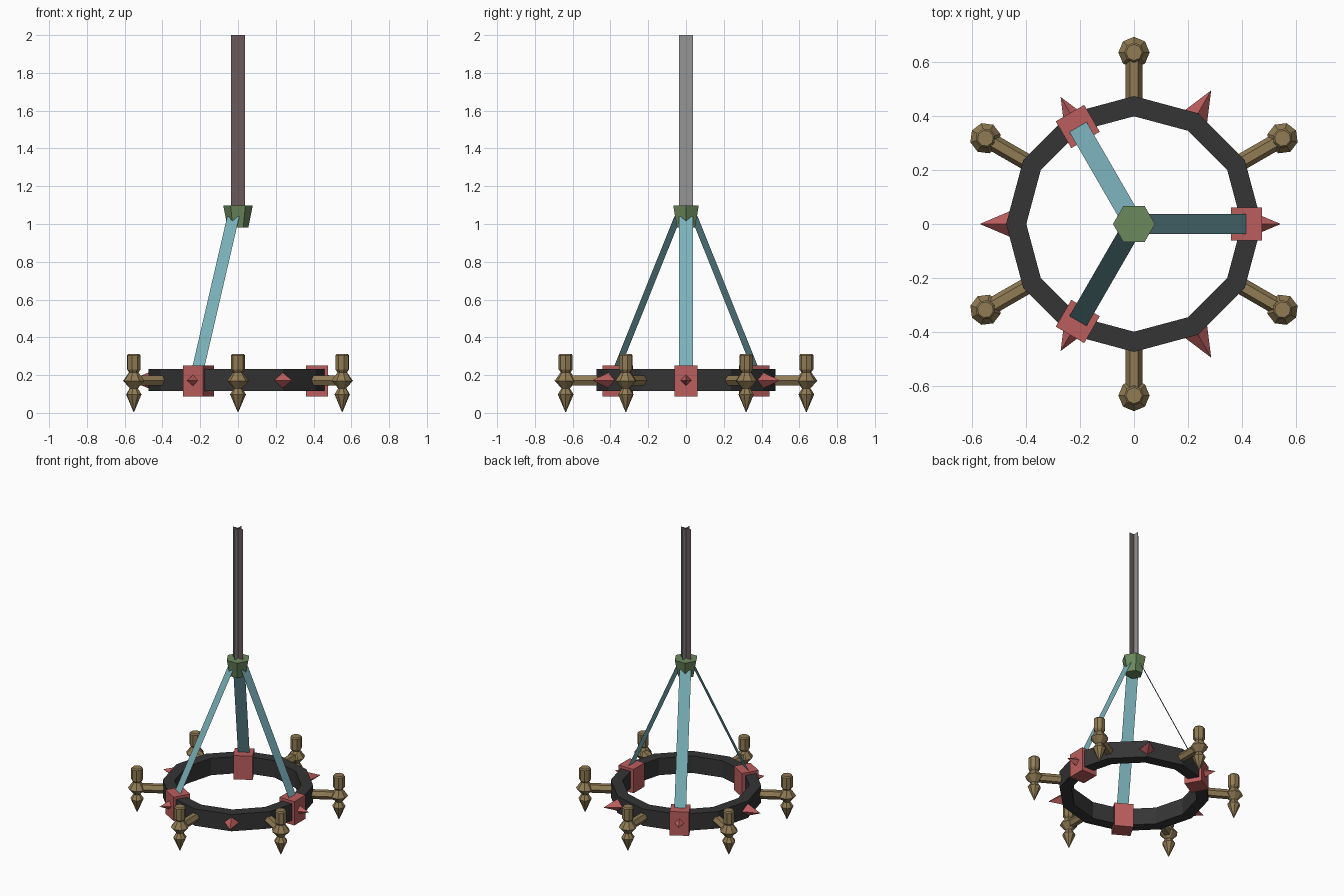
import bpy, bmesh
from math import sin, cos, pi, radians
from mathutils import Matrix, Vector

if "Cube" in bpy.data.objects:
    bpy.data.objects.remove(bpy.data.objects["Cube"])


def material(name, rgb):
    m = bpy.data.materials.new(name)
    m.diffuse_color = (*rgb, 1)
    m.use_nodes = True
    m.node_tree.nodes["Principled BSDF"].inputs["Base Color"].default_value = m.diffuse_color
    return m


IRON = material("dark_iron", (0.035, 0.035, 0.035))
RED = material("red", (0.5, 0.11, 0.11))
BRASS = material("brass", (0.28, 0.2, 0.09))
BLUE = material("blue", (0.2, 0.45, 0.5))
GREEN = material("green", (0.15, 0.25, 0.11))
BROWN = material("brown", (0.14, 0.1, 0.1))
GREY = material("grey", (0.3, 0.3, 0.3))


def add(name, bm, mat, angle=0):
    """Turn a bmesh into an object, rotated about the z axis."""
    me = bpy.data.meshes.new(name)
    bm.transform(Matrix.Rotation(radians(angle), 4, 'Z'))
    bm.to_mesh(me)
    bm.free()
    me.materials.append(mat)
    ob = bpy.data.objects.new(name, me)
    bpy.context.collection.objects.link(ob)
    return ob


def lathe(bm, profile, sides, centre=(0, 0), closed=False):
    """Revolve (radius, z) points; open profiles are capped at both ends."""
    rings = []
    for r, z in profile:
        rings.append([bm.verts.new((centre[0] + r * cos(2 * pi * i / sides),
                                    centre[1] + r * sin(2 * pi * i / sides), z))
                      for i in range(sides)])
    pairs = list(zip(rings, rings[1:])) + ([(rings[-1], rings[0])] if closed else [])
    for a, b in pairs:
        for i in range(sides):
            j = (i + 1) % sides
            bm.faces.new((a[i], a[j], b[j], b[i]))
    if not closed:
        bm.faces.new(rings[0][::-1])
        bm.faces.new(rings[-1])
    bmesh.ops.recalc_face_normals(bm, faces=bm.faces)


def cone_along_x(bm, x0, x1, r0, r1, sides, z):
    mat = Matrix.Translation(((x0 + x1) / 2, 0, z)) @ Matrix.Rotation(pi / 2, 4, 'Y')
    bmesh.ops.create_cone(bm, cap_ends=True, segments=sides, radius1=r0,
                          radius2=r1, depth=x1 - x0, matrix=mat)


def quad(name, points, mat, angle=0):
    bm = bmesh.new()
    bm.faces.new([bm.verts.new(Vector(p)) for p in points])
    add(name, bm, mat, angle)


# Twelve-sided ring
bm = bmesh.new()
lathe(bm, [(0.475, 0.115), (0.475, 0.232), (0.4, 0.232), (0.4, 0.115)], 12, closed=True)
add("ring", bm, IRON)

# Three brackets with flat hanging straps
for k in range(3):
    a = 120 * k
    bm = bmesh.new()
    bmesh.ops.create_cube(bm, size=1, matrix=Matrix.Translation((0.418, 0, 0.168))
                          @ Matrix.Diagonal((0.115, 0.122, 0.165, 1)))
    add("bracket", bm, RED, a)
    quad("strap", [(0.43, -0.037, 0.22), (0.43, 0.037, 0.22),
                   (0.05, 0.037, 1.04), (0.05, -0.037, 1.04)], BLUE, a)

# Six spikes, the ones on the brackets sunk a little deeper
for k in range(6):
    s = 0.0 if k % 2 else -0.028
    bm = bmesh.new()
    cone_along_x(bm, 0.45 + s, 0.573 + s, 0.052, 0, 4, 0.172)
    add("spike", bm, RED, 60 * k)

# Six arms carrying candle holders
holder = [(0.002, 0.005), (0.042, 0.098), (0.022, 0.13), (0.058, 0.17),
          (0.026, 0.215), (0.037, 0.23), (0.037, 0.305), (0.03, 0.313)]
for k in range(6):
    a = 30 + 60 * k
    bm = bmesh.new()
    cone_along_x(bm, 0.43, 0.636, 0.031, 0.031, 6, 0.172)
    add("arm", bm, BRASS, a)
    bm = bmesh.new()
    lathe(bm, holder, 8, (0.637, 0))
    add("candle_holder", bm, BRASS, a)

# Hexagonal hub
bm = bmesh.new()
lathe(bm, [(0.055, 0.982), (0.078, 1.097)], 6)
add("hub", bm, GREEN)

# Hanging chain as two crossed flat strips
for name, mat, a in (("chain_front", BROWN, 0), ("chain_side", GREY, 90)):
    quad(name, [(-0.037, 0, 1.09), (0.037, 0, 1.09), (0.037, 0, 2), (-0.037, 0, 2)], mat, a)
